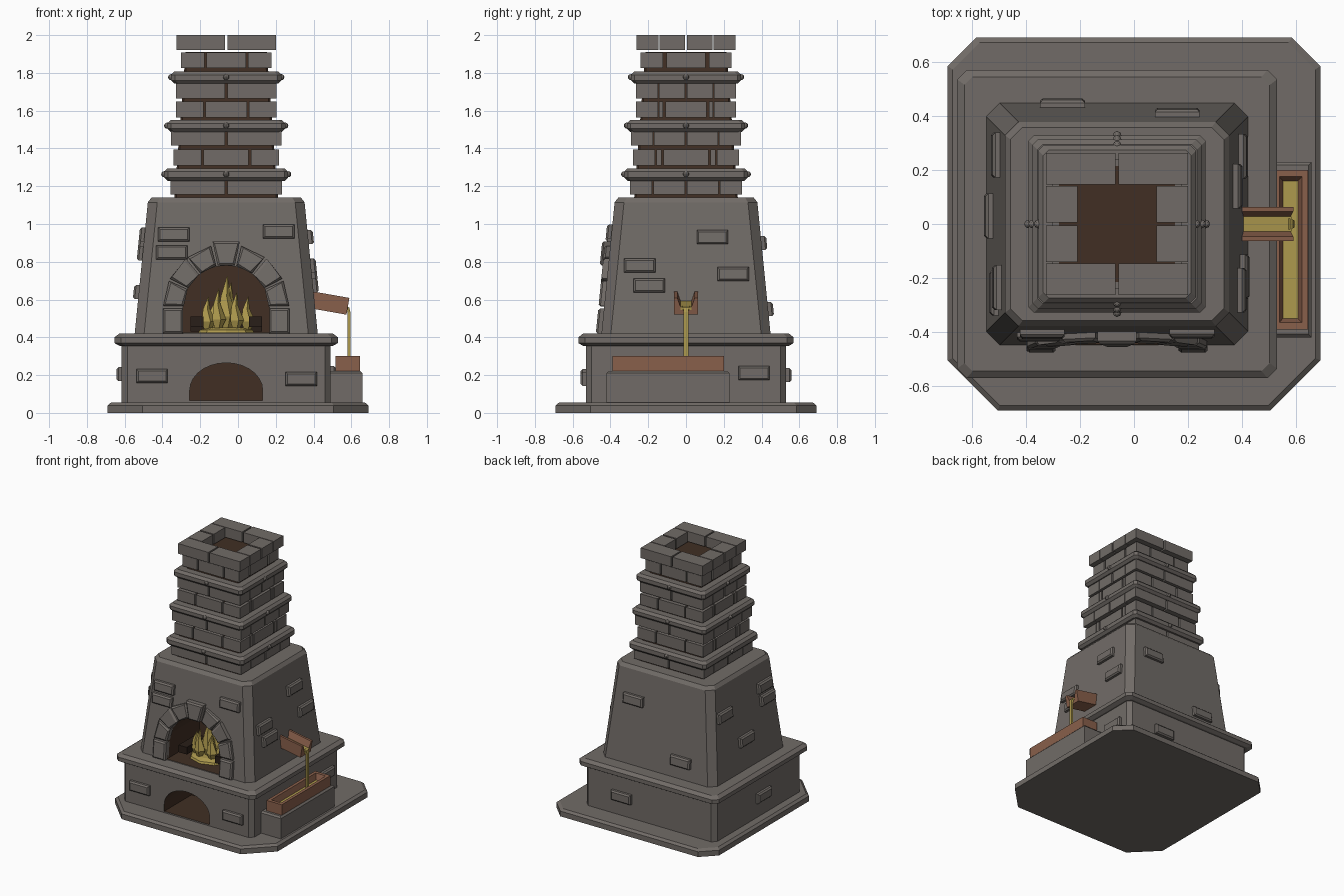
import bpy, bmesh
from math import pi, sin, cos, radians
from mathutils import Vector, Matrix

old = bpy.data.objects.get("Cube")
if old:
    bpy.data.objects.remove(old)

CX = -0.0625  # centre of the furnace


def material(name, rgb):
    m = bpy.data.materials.new(name)
    m.use_nodes = True
    m.diffuse_color = (*rgb, 1)
    m.node_tree.nodes["Principled BSDF"].inputs["Base Color"].default_value = (*rgb, 1)
    return m


STONE = material("grey stone", (0.165, 0.148, 0.135))
SOOT = material("dark mortar", (0.052, 0.028, 0.017))
WOOD = material("brown wood", (0.25, 0.115, 0.07))
GOLD = material("molten gold", (0.42, 0.32, 0.075))
CHAR = material("charred log", (0.022, 0.013, 0.009))


def finish(name, bm, *mats):
    bmesh.ops.recalc_face_normals(bm, faces=bm.faces)
    me = bpy.data.meshes.new(name)
    bm.to_mesh(me)
    bm.free()
    for m in mats:
        me.materials.append(m)
    ob = bpy.data.objects.new(name, me)
    bpy.context.collection.objects.link(ob)
    return ob


def loft(bm, rings):
    """Skin closed rings of equal length and cap both ends."""
    vs = [[bm.verts.new(p) for p in r] for r in rings]
    n = len(vs[0])
    for a, b in zip(vs, vs[1:]):
        for i in range(n):
            bm.faces.new((a[i], a[(i + 1) % n], b[(i + 1) % n], b[i]))
    bm.faces.new(vs[0][::-1])
    bm.faces.new(vs[-1])


def octagon(hx, hy, z, cut, front_cut=None, cx=CX):
    f = front_cut or cut
    pts = [(-hx, hy - cut), (-hx, -hy + f), (-hx + f, -hy), (hx - f, -hy),
           (hx, -hy + f), (hx, hy - cut), (hx - cut, hy), (-hx + cut, hy)]
    return [(cx + x, y, z) for x, y in pts]


def box(bm, x0, x1, y0, y1, z0, z1, bevel=0.0):
    def ring(z, e=0):
        return [(x0 + e, y0 + e, z), (x1 - e, y0 + e, z), (x1 - e, y1 - e, z), (x0 + e, y1 - e, z)]
    rings = [ring(z0), ring(z1)]
    if bevel:
        rings = [ring(z0), ring(z1 - bevel), ring(z1, bevel)]
    loft(bm, rings)


# base slab
bm = bmesh.new()
loft(bm, [octagon(.69, .69, 0, .105, .185, 0), octagon(.69, .69, .04, .105, .185, 0),
          octagon(.672, .672, .055, .1, .175, 0)])
finish("base_slab", bm, STONE)

# plinth, ledge and tapered hearth body
bm = bmesh.new()
loft(bm, [octagon(.553, .53, .05, .03), octagon(.553, .53, .37, .03)])
plinth = finish("plinth", bm, STONE, SOOT)

bm = bmesh.new()
loft(bm, [octagon(.565, .545, .355, .03), octagon(.592, .57, .37, .035),
          octagon(.592, .57, .4, .035), octagon(.565, .545, .42, .03)])
ledge = finish("ledge", bm, STONE)

bm = bmesh.new()
loft(bm, [octagon(.485, .448, .415, .05), octagon(.415, .378, 1.115, .05),
          octagon(.395, .358, 1.14, .045)])
body = finish("hearth_body", bm, STONE, SOOT)


# arched openings
def arch_cutter(name, target, half, z0, spring, rise, y0, y1):
    pts = [(-half, z0), (half, z0)]
    pts += [(half * cos(a), spring + rise * sin(a)) for a in (pi * i / 14 for i in range(15))]
    bm = bmesh.new()
    loft(bm, [[(CX + x, y, z) for x, z in pts] for y in (y0, y1)])
    for f in bm.faces:
        f.material_index = 1
    cutter = finish(name, bm, STONE, SOOT)
    cutter.hide_render = True
    cutter.hide_viewport = True
    mod = target.modifiers.new("opening", "BOOLEAN")
    mod.operation = "DIFFERENCE"
    mod.solver = "EXACT"
    mod.object = cutter
    dg = bpy.context.evaluated_depsgraph_get()
    target.data = bpy.data.meshes.new_from_object(target.evaluated_get(dg))
    target.modifiers.remove(mod)
    bpy.data.objects.remove(cutter)


arch_cutter("fire_opening", body, .228, .425, .56, .22, -.8, -.05)
arch_cutter("ash_opening", plinth, .193, .065, .12, .145, -.8, -.2)


# raised stones lying on a wall of the body or plinth
def wall_point(side, u, z, d):
    if z > .41:
        t = (z - .415) / .7
        hx, hy = .485 - .07 * t, .448 - .07 * t
    else:
        hx, hy = .553, .53
    return {"front": (u, -hy - d, z), "back": (u, hy + d, z),
            "right": (CX + hx + d, u, z), "left": (CX - hx - d, u, z)}[side]


def raised(bm, side, outline, depth, rim=.01):
    c = sum((Vector(p) for p in outline), Vector((0, 0))) / len(outline)
    top = []
    for p in outline:
        v = Vector(p) - c
        top.append(c + v - Vector((rim if v.x > 0 else -rim, rim if v.y > 0 else -rim)))
    loft(bm, [[wall_point(side, *p, -.02) for p in outline],
              [wall_point(side, *p, depth - rim) for p in outline],
              [wall_point(side, *p, depth) for p in top]])


bricks = {
    "front": [(-.455, .195), (.335, .18), (-.34, .945), (-.35, .85), (.215, .96)],
    "right": [(-.245, .78), (-.195, .675), (.14, .93), (.25, .735), (.36, .21)],
    "left": [(-.235, .945), (-.255, .845), (.03, .64), (.255, .9), (-.05, .205)],
    "back": [(.16, .9), (-.265, .55), (.17, .2)],
}
for side, spots in bricks.items():
    bm = bmesh.new()
    for u, z in spots:
        raised(bm, side, [(u + a * .083, z + b * .037) for a, b in
                          ((-1, -1), (1, -1), (1, 1), (-1, 1))], .028)
    finish(side + "_wall_bricks", bm, STONE)

# arch surround: two legs, six voussoirs and a taller keystone
bm = bmesh.new()
for s in (-1, 1):
    a, b = sorted((CX + s * .228, CX + s * .335))
    raised(bm, "front", [(a, .42), (b, .42), (b, .553), (a, .553)], .03)
step = pi / 7
for i in range(7):
    a0, a1 = i * step + .02, (i + 1) * step - .02
    r = .355 if i == 3 else .333
    raised(bm, "front", [(CX + q * cos(a), .56 + q * sin(a)) for q, a in
                         ((.225, a0), (r, a0), (r, a1), (.225, a1))], .045 if i == 3 else .03)
finish("arch_stones", bm, STONE)

# chimney mortar core
bm = bmesh.new()
loft(bm, [octagon(.275, .275, 1.13, .01), octagon(.215, .215, 1.91, .01)])
finish("chimney_core", bm, SOOT)

# chimney brick courses: (bottom, top, half width, joint positions)
courses = [(1.155, 1.23, .296, (0,)), (1.31, 1.395, .28, (-.125, .125)),
           (1.415, 1.495, .292, (0,)), (1.565, 1.648, .266, (-.115, .115)),
           (1.665, 1.745, .266, (0,)), (1.825, 1.908, .24, (-.11, .11)),
           (1.922, 2.0, .263, (0,))]
bm = bmesh.new()
GAP, THICK = .006, .117
for z0, z1, h, joints in courses:
    inner = h - THICK
    for s in (-1, 1):
        y0, y1 = sorted((s * h, s * inner))
        cuts = [-h - GAP, *joints, h + GAP]
        for a, b in zip(cuts, cuts[1:]):
            box(bm, CX + a + GAP, CX + b - GAP, y0, y1, z0, z1)
        cuts = [-inner, *joints, inner]
        for a, b in zip(cuts, cuts[1:]):
            box(bm, CX + y0, CX + y1, a + GAP, b - GAP, z0, z1)
finish("chimney_bricks", bm, STONE)

# chimney collars with a stud on every side
for n, (z0, z1, h) in enumerate([(1.228, 1.295, .328), (1.488, 1.55, .313), (1.743, 1.808, .292)]):
    bm = bmesh.new()
    e = .018
    loft(bm, [octagon(h - e, h - e, z0, .02), octagon(h, h, z0 + e, .02),
              octagon(h, h, z1 - e, .02), octagon(h - e, h - e, z1, .02)])
    for k in range(4):
        p = Vector((CX, 0, (z0 + z1) / 2 + .002)) + Vector((h * cos(k * pi / 2), h * sin(k * pi / 2), 0))
        bmesh.ops.create_uvsphere(bm, u_segments=8, v_segments=6, radius=.016,
                                  matrix=Matrix.Translation(p))
    finish("chimney_collar_%d" % (n + 1), bm, STONE)

# fire: ember bed, logs and faceted flames
bm = bmesh.new()
loft(bm, [[(CX + r * cos(a), -.26 + .8 * r * sin(a), z) for a in (i * pi / 4 for i in range(8))]
          for r, z in ((.15, .42), (.14, .44), (.09, .452))])
finish("ember_bed", bm, GOLD)

bm = bmesh.new()
for s in (-1, 1):
    box(bm, CX + s * .155 - .035, CX + s * .155 + .035, -.36, -.14, .455, .51)
box(bm, CX - .19, CX + .19, -.22, -.17, .43, .49)
finish("logs", bm, CHAR)

bm = bmesh.new()
flames = [(0, -.26, .725, .055), (-.1, -.27, .615, .042), (.11, -.27, .615, .042),
          (-.045, -.31, .66, .04), (.05, -.3, .64, .04), (.02, -.2, .69, .05), (-.06, -.2, .6, .05)]
for x, y, top, r in flames:
    h = top - .44
    loft(bm, [[(CX + x + lean + w * r * cos(a), y + w * r * sin(a), .44 + h * t)
               for a in (i * 2 * pi / 5 for i in range(5))]
              for w, t, lean in ((.45, 0, 0), (1, .25, .004), (.5, .62, -.006), (.03, 1, .006))])
finish("flames", bm, GOLD)

# side block and wooden casting trough
bm = bmesh.new()
box(bm, .48, .658, -.42, .23, .05, .222, .012)
finish("trough_block", bm, STONE)


def rect(x0, x1, y0, y1, z):
    return [(x0, y0, z), (x1, y0, z), (x1, y1, z), (x0, y1, z)]


bm = bmesh.new()
loft(bm, [rect(.515, .645, -.39, .2, .215), rect(.515, .645, -.39, .2, .302),
          rect(.538, .622, -.365, .175, .302), rect(.555, .602, -.345, .155, .245)])
finish("casting_trough", bm, WOOD)
bm = bmesh.new()
box(bm, .55, .607, -.35, .16, .24, .258)
finish("trough_metal", bm, GOLD)


# tilted spout with the metal running along it
def along_spout(profile, length):
    tilt = Matrix.Translation((.38, 0, .6)) @ Matrix.Rotation(radians(10), 4, "Y")
    return [[tilt @ Vector((x, y, z)) for y, z in profile] for x in (0, length)]


half = [(.063, -.045), (.063, .045), (.046, .045), (.026, -.012)]
profile = half + [(-y, z) for y, z in reversed(half)]
bm = bmesh.new()
loft(bm, along_spout(profile, .205))
finish("spout", bm, WOOD)
bm = bmesh.new()
loft(bm, along_spout([(.028, -.02), (.028, -.003), (-.028, -.003), (-.028, -.02)], .207))
path = [(.57, .562, .02), (.582, .553, .016), (.588, .53, .012), (.588, .25, .012)]
loft(bm, [[(x - .007, -w, z - .004), (x + .007, -w, z + .004),
           (x + .007, w, z + .004), (x - .007, w, z - .004)] for x, z, w in path])
finish("pouring_metal", bm, GOLD)
